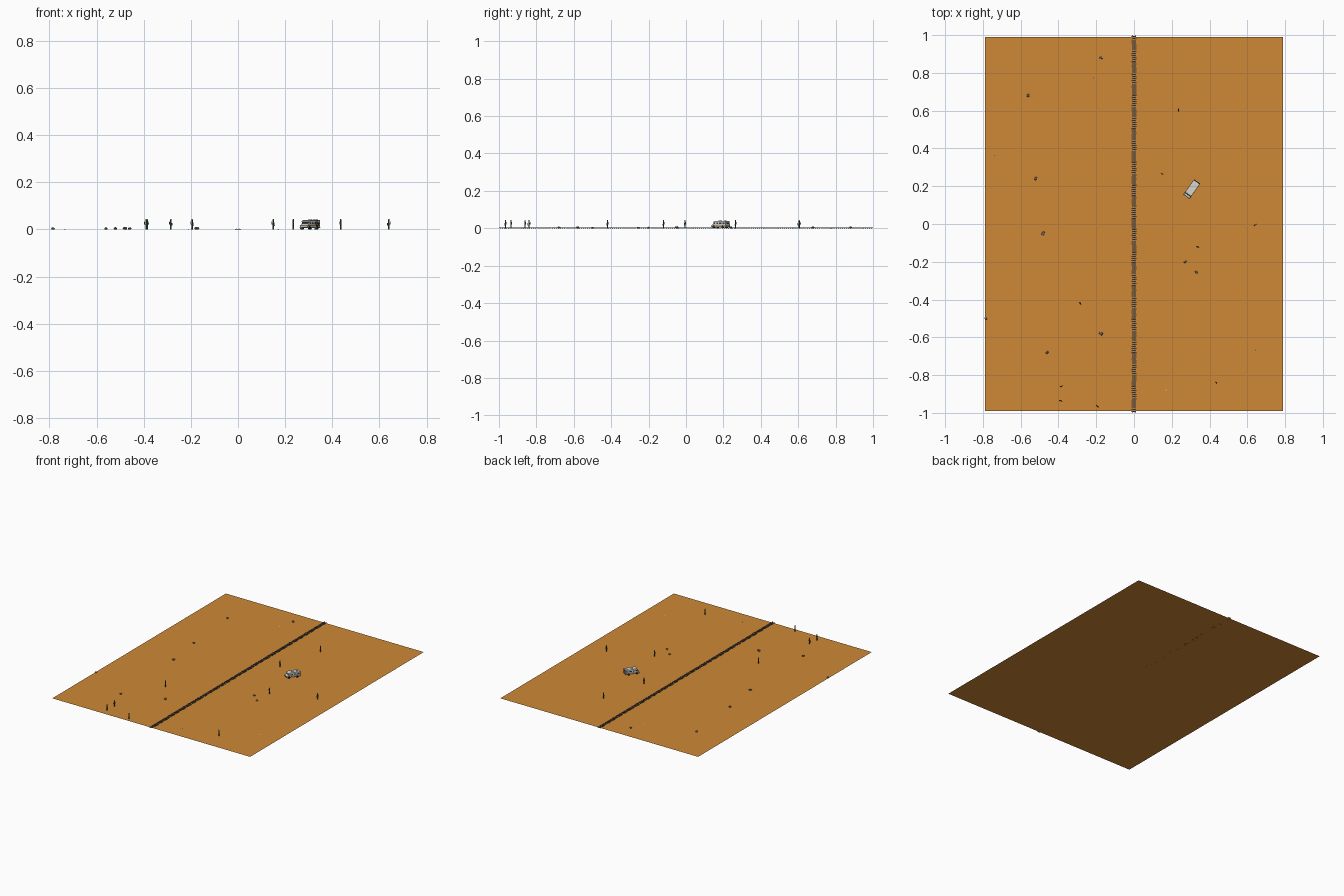
import bpy, bmesh, math, random
from mathutils import Matrix, Vector

if "Cube" in bpy.data.objects:
    bpy.data.objects.remove(bpy.data.objects["Cube"])

random.seed(4)


def mat(name, rgb):
    m = bpy.data.materials.new(name)
    m.diffuse_color = (*rgb, 1)
    m.use_nodes = True
    m.node_tree.nodes["Principled BSDF"].inputs["Base Color"].default_value = m.diffuse_color
    return m


SAND = mat("orange sand", (0.62, 0.25, 0.037))
WOOD = mat("dark sleeper wood", (0.03, 0.02, 0.015))
STEEL = mat("rail steel", (0.12, 0.12, 0.13))
ROCK = mat("grey rock", (0.2, 0.18, 0.16))
BONE = mat("pale stone", (0.65, 0.6, 0.5))
GREEN = mat("cactus green", (0.06, 0.13, 0.05))
CREAM = mat("van cream", (0.68, 0.66, 0.6))
STRIPE = mat("van tan stripe", (0.35, 0.19, 0.08))
GLASS = mat("dark glass", (0.03, 0.04, 0.05))
RUBBER = mat("black rubber", (0.015, 0.015, 0.015))


def make(name, bm, material, matrix=None):
    bmesh.ops.recalc_face_normals(bm, faces=bm.faces)
    me = bpy.data.meshes.new(name)
    bm.to_mesh(me)
    bm.free()
    me.materials.append(material)
    ob = bpy.data.objects.new(name, me)
    bpy.context.collection.objects.link(ob)
    if matrix:
        ob.matrix_world = matrix
    return ob


def add_box(bm, x, y, z, sx, sy, sz):
    bmesh.ops.create_cube(bm, size=1, matrix=Matrix.Translation((x, y, z)) @ Matrix.Diagonal((sx, sy, sz, 1)))


def add_tube(bm, a, b, r1, r2, n=8):
    a, b = Vector(a), Vector(b)
    d = b - a
    rot = d.to_track_quat('Z', 'Y').to_matrix().to_4x4()
    bmesh.ops.create_cone(bm, cap_ends=True, segments=n, radius1=r1, radius2=r2, depth=d.length,
                          matrix=Matrix.Translation((a + b) / 2) @ rot)


# desert floor
bm = bmesh.new()
bmesh.ops.create_grid(bm, x_segments=1, y_segments=1, size=1, matrix=Matrix.Diagonal((0.79, 0.99, 1, 1)))
floor = make("desert_floor", bm, SAND)
if floor.data.polygons[0].normal.z < 0:
    floor.data.flip_normals()

# railway: sleepers with slight jitter, then two rails
bm = bmesh.new()
for i in range(180):
    y = -0.992 + i * 1.984 / 179
    add_box(bm, random.uniform(-0.001, 0.001), y, 0.0008, 0.024, 0.0055, 0.0016)
make("sleepers", bm, WOOD)
bm = bmesh.new()
for s in (-1, 1):
    add_box(bm, s * 0.0075, 0, 0.0017, 0.0026, 2, 0.0004)
    add_box(bm, s * 0.0075, 0, 0.0024, 0.0009, 2, 0.0012)
    add_box(bm, s * 0.0075, 0, 0.0032, 0.0016, 2, 0.0006)
make("rails", bm, STEEL)

# cacti with two bent arms
for x, y in [(-0.39, -0.935), (-0.385, -0.86), (-0.195, -0.965), (-0.285, -0.42), (0.15, 0.265),
             (0.235, 0.605), (0.335, -0.12), (0.64, -0.005), (0.435, -0.84)]:
    bm = bmesh.new()
    add_tube(bm, (0, 0, 0), (0, 0, 0.041), 0.0034, 0.0032)
    add_tube(bm, (0, 0, 0.041), (0, 0, 0.045), 0.0032, 0.0012)
    for s, z in ((-1, 0.016), (1, 0.021)):
        add_tube(bm, (0, 0, z), (s * 0.007, 0, z + 0.002), 0.0017, 0.0017)
        add_tube(bm, (s * 0.007, 0, z), (s * 0.007, 0, z + 0.011), 0.0017, 0.0015)
        add_tube(bm, (s * 0.007, 0, z + 0.011), (s * 0.007, 0, z + 0.0125), 0.0015, 0.0006)
    make("cactus", bm, GREEN, Matrix.Translation((x, y, 0)) @ Matrix.Rotation(random.uniform(0, 3.1), 4, 'Z'))


# boulders and pale pebbles
def stone(name, x, y, r, h, material):
    bm = bmesh.new()
    bmesh.ops.create_icosphere(bm, subdivisions=2 if r > 0.006 else 1, radius=1)
    for v in bm.verts:
        v.co *= random.uniform(0.85, 1.1)
        v.co = Vector((v.co.x * r, v.co.y * r * 0.8, max(0, v.co.z * 0.6 + 0.4) * h))
    make(name, bm, material, Matrix.Translation((x, y, 0)) @ Matrix.Rotation(random.uniform(0, 3), 4, 'Z'))


for x, y, r in [(-0.175, 0.88, 0.009), (-0.56, 0.68, 0.009), (-0.52, 0.24, 0.009), (-0.48, -0.05, 0.011),
                (-0.785, -0.5, 0.008), (-0.175, -0.58, 0.011), (-0.46, -0.68, 0.009),
                (0.27, -0.2, 0.008), (0.33, -0.255, 0.008)]:
    stone("boulder", x, y, r, r * 1.05, ROCK)
for x, y in [(-0.735, 0.36), (0.17, -0.88), (0.64, -0.67), (-0.21, 0.775)]:
    stone("pebble", x, y, 0.004, 0.002, BONE)

# camper van: local +x is the nose, pointing to the lower left of the plan
VAN = Matrix.Translation((0.306, 0.185, 0)) @ Matrix.Rotation(math.radians(235), 4, 'Z')
W = 0.04


def extrude_profile(name, pts, width, material, bevel=0.0):
    bm = bmesh.new()
    f = bm.faces.new([bm.verts.new((x, -width / 2, z)) for x, z in pts])
    r = bmesh.ops.extrude_face_region(bm, geom=[f])
    bmesh.ops.translate(bm, vec=(0, width, 0), verts=[g for g in r['geom'] if isinstance(g, bmesh.types.BMVert)])
    ob = make(name, bm, material, VAN)
    if bevel:
        m = ob.modifiers.new("bevel", 'BEVEL')
        m.width, m.segments = bevel, 2
    return ob


extrude_profile("van_body", [(-0.047, 0.007), (0.046, 0.007), (0.048, 0.018), (0.037, 0.021), (0.031, 0.03),
                             (0.036, 0.031), (0.034, 0.037), (0.027, 0.039), (-0.046, 0.039)], W, CREAM, 0.0015)

# van windscreen, laid on the sloping cab face
bm = bmesh.new()
bm.faces.new([bm.verts.new(p) for p in ((0.0367, -0.017, 0.022), (0.0367, 0.017, 0.022),
                                        (0.0319, 0.017, 0.0293), (0.0319, -0.017, 0.0293))])
bmesh.ops.translate(bm, vec=(0.0004, 0, 0.0003), verts=bm.verts)
make("van_windscreen", bm, GLASS, VAN)

# side windows, back window and stripes
bm = bmesh.new()
for s in (-1, 1):
    for x, w in ((-0.034, 0.014), (-0.012, 0.016), (0.009, 0.01), (0.026, 0.01)):
        add_box(bm, x, s * W / 2, 0.0265, w, 0.0008, 0.007)
add_box(bm, -0.0468, 0, 0.028, 0.001, 0.024, 0.008)
make("van_windows", bm, GLASS, VAN)
bm = bmesh.new()
for s in (-1, 1):
    add_box(bm, -0.001, s * W / 2, 0.0165, 0.088, 0.0008, 0.004)
add_box(bm, -0.047, 0, 0.0165, 0.001, 0.036, 0.004)
make("van_stripes", bm, STRIPE, VAN)

# bumpers, roof vents and rear ladder
bm = bmesh.new()
for x in (-0.048, 0.048):
    add_box(bm, x, 0, 0.009, 0.003, W, 0.003)
for s in (-1, 1):
    add_box(bm, -0.0485, 0.012 + s * 0.003, 0.026, 0.0008, 0.0008, 0.028)
for i in range(6):
    add_box(bm, -0.0485, 0.012, 0.014 + i * 0.0045, 0.0008, 0.006, 0.0008)
make("van_bumpers_and_ladder", bm, STEEL, VAN)
bm = bmesh.new()
for x, w in ((-0.03, 0.01), (0.002, 0.014)):
    add_box(bm, x, 0, 0.0403, w, 0.012, 0.003)
make("van_roof_vents", bm, CREAM, VAN)

# wheels
bm = bmesh.new()
for x in (-0.026, 0.031):
    for s in (-1, 1):
        add_tube(bm, (x, s * 0.0145, 0.0075), (x, s * 0.0205, 0.0075), 0.0075, 0.0075, 16)
make("van_wheels", bm, RUBBER, VAN)
